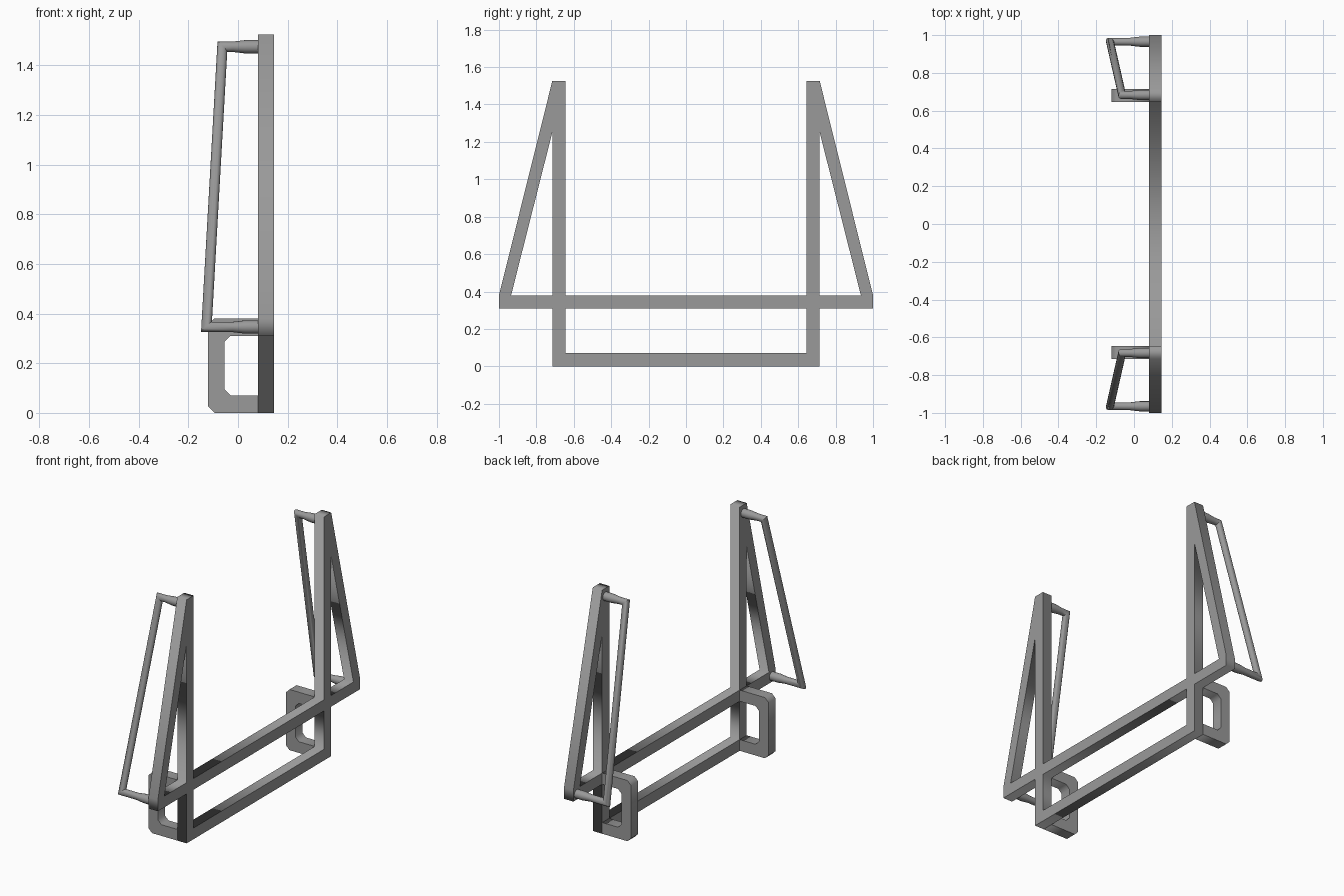
import bpy, bmesh
from math import cos, sin, pi, radians
from mathutils import Vector

cube = bpy.data.objects.get("Cube")
if cube:
    bpy.data.objects.remove(cube)

steel = bpy.data.materials.new("grey steel")
steel.use_nodes = True
GREY = (0.32, 0.32, 0.32, 1)
steel.diffuse_color = GREY
steel.node_tree.nodes["Principled BSDF"].inputs["Base Color"].default_value = GREY


def add_object(name, mesh):
    obj = bpy.data.objects.new(name, mesh)
    bpy.context.collection.objects.link(obj)
    mesh.materials.clear()
    mesh.materials.append(steel)
    return obj


def plate(name, outlines, thickness, location, rotation):
    """Extruded flat profile; outlines after the first are holes."""
    curve = bpy.data.curves.new(name, "CURVE")
    curve.dimensions = "2D"
    curve.fill_mode = "BOTH"
    curve.extrude = thickness / 2
    for outline in outlines:
        spline = curve.splines.new("POLY")
        spline.points.add(len(outline) - 1)
        for point, (u, v) in zip(spline.points, outline):
            point.co = (u, v, 0, 1)
        spline.use_cyclic_u = True
    helper = bpy.data.objects.new("profile", curve)
    mesh = bpy.data.meshes.new_from_object(helper)
    bpy.data.objects.remove(helper)
    bm = bmesh.new()
    bm.from_mesh(mesh)
    bmesh.ops.remove_doubles(bm, verts=bm.verts, dist=0.0001)
    bmesh.ops.recalc_face_normals(bm, faces=bm.faces)
    bm.to_mesh(mesh)
    bm.free()
    obj = add_object(name, mesh)
    obj.location = location
    obj.rotation_euler = [radians(a) for a in rotation]
    return obj


def tube(name, path, radii, sides=16):
    """Round bar swept along a path with mitred corners."""
    path = [Vector(p) for p in path]
    dirs = [(b - a).normalized() for a, b in zip(path, path[1:])]
    side = Vector((0, 1, 0))
    up = dirs[0].cross(side)
    ring = [side * cos(2 * pi * i / sides) + up * sin(2 * pi * i / sides)
            for i in range(sides)]
    bm = bmesh.new()
    loops = []
    for i, (p, r) in enumerate(zip(path, radii)):
        d_in, d_out = dirs[max(i - 1, 0)], dirs[min(i, len(dirs) - 1)]
        normal = d_in + d_out
        cut = [o - d_in * (o.dot(normal) / d_in.dot(normal)) for o in ring]
        loops.append([bm.verts.new(p + o * r) for o in cut])
        ring = [o - d_out * o.dot(d_out) for o in cut]
    for a, b in zip(loops, loops[1:]):
        for i in range(sides):
            j = (i + 1) % sides
            bm.faces.new((a[i], a[j], b[j], b[i]))
    bm.faces.new(loops[0])
    bm.faces.new(loops[-1])
    bmesh.ops.recalc_face_normals(bm, faces=bm.faces)
    mesh = bpy.data.meshes.new(name)
    bm.to_mesh(mesh)
    bm.free()
    obj = add_object(name, mesh)
    bpy.ops.object.select_all(action="DESELECT")
    obj.select_set(True)
    bpy.context.view_layer.objects.active = obj
    bpy.ops.object.shade_smooth_by_angle(angle=radians(30))


# Shared measures
IN, OUT, END = 0.645, 0.715, 1.0          # post faces and crossbar tip
FOOT, BAR_LOW, BAR_TOP, TOP = 0.07, 0.31, 0.38, 1.525
BACK, FACE = 0.08, 0.145                  # frame depth


def mirrored(points):
    return [(-u, v) for u, v in reversed(points)]


# Main frame: posts, beams and triangular braces
half = [(OUT, 0), (OUT, BAR_LOW), (END, BAR_LOW), (END, BAR_TOP),
        (OUT, TOP), (IN, TOP), (IN, BAR_TOP)]
window = [(IN, FOOT), (IN, BAR_LOW)]
triangle = [(OUT, BAR_TOP), (END - 0.065, BAR_TOP), (OUT, 1.25)]
plate("main_frame",
      [half + mirrored(half), window + mirrored(window), triangle, mirrored(triangle)],
      FACE - BACK, ((BACK + FACE) / 2, 0, 0), (90, 0, 90))

# C-shaped foot bracket with chamfered corners
REAR, HOLE, C = -0.12, -0.055, 0.025
bracket = [(BACK, 0), (REAR + C, 0), (REAR, C), (REAR, BAR_TOP - C),
           (REAR + C, BAR_TOP), (BACK, BAR_TOP), (BACK, BAR_LOW),
           (HOLE + C, BAR_LOW), (HOLE, BAR_LOW - C), (HOLE, FOOT + C),
           (HOLE + C, FOOT), (BACK, FOOT)]

# Handle rail: flared stubs joined by a sloping bar
THICK, THIN = 0.027, 0.021
for side, s in (("left", 1), ("right", -1)):
    word = "back" if s > 0 else "front"
    plate(word + "_foot_bracket", [bracket], OUT - IN,
          (0, s * (IN + OUT) / 2, 0), (90, 0, 0))
    y_top, z_top, y_low, z_low = s * 0.683, 1.475, s * 0.965, 0.346
    stub = (BACK, 0.03, -0.02)
    path = [(x, y_top, z_top) for x in stub + (-0.063,)]
    path += [(x, y_low, z_low) for x in (-0.127,) + stub[::-1]]
    tube(word + "_handle_rail", path,
         [THICK, THICK, THIN, THIN, THIN, THIN, THICK, THICK])
